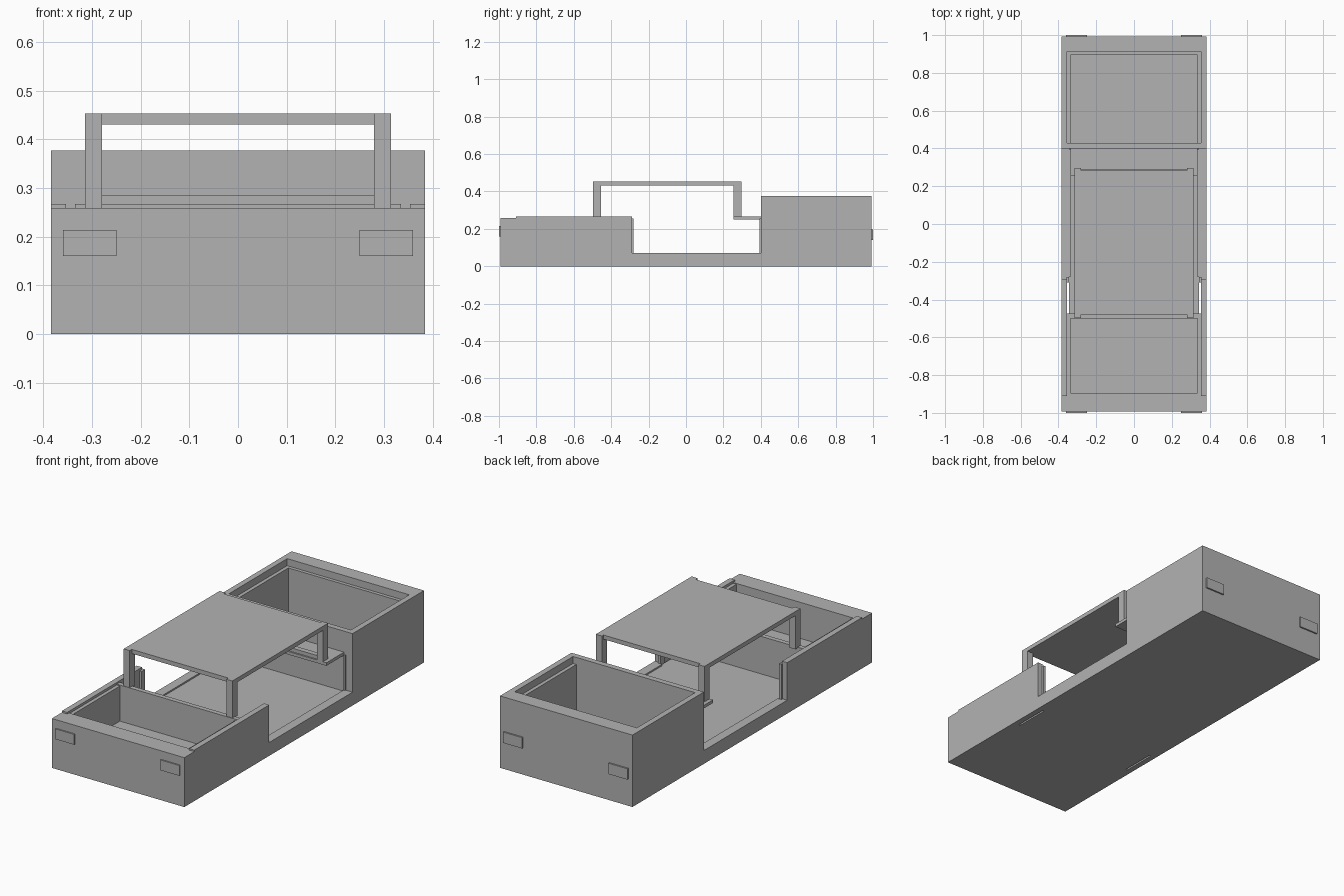
import bpy
import bmesh

cube = bpy.data.objects.get("Cube")
if cube:
    bpy.data.objects.remove(cube, do_unlink=True)

grey = bpy.data.materials.new("plain_grey")
grey.use_nodes = True
COLOUR = (0.45, 0.45, 0.45, 1)
grey.diffuse_color = COLOUR
grey.node_tree.nodes["Principled BSDF"].inputs["Base Color"].default_value = COLOUR


def finish(name, bm, mirror=False):
    bmesh.ops.recalc_face_normals(bm, faces=bm.faces)
    mesh = bpy.data.meshes.new(name)
    bm.to_mesh(mesh)
    bm.free()
    mesh.materials.append(grey)
    ob = bpy.data.objects.new(name, mesh)
    bpy.context.collection.objects.link(ob)
    if mirror:
        ob.modifiers.new("mirror", 'MIRROR')
    return ob


def box(name, x, y, z, mirror=False):
    bm = bmesh.new()
    bmesh.ops.create_cube(bm, size=1)
    for v in bm.verts:
        v.co = [r[0] if c < 0 else r[1] for c, r in zip(v.co, (x, y, z))]
    return finish(name, bm, mirror)


def centred(name, half, y, z):
    return box(name, (-half, half), y, z)


def slab(name, x, profile):
    """Extrude a side profile of (y, z) points across x, mirrored."""
    bm = bmesh.new()
    face = bm.faces.new([bm.verts.new((x[0], y, z)) for y, z in profile])
    ext = bmesh.ops.extrude_face_region(bm, geom=[face])
    for v in ext["geom"]:
        if isinstance(v, bmesh.types.BMVert):
            v.co.x = x[1]
    return finish(name, bm, True)


W, WALL, INNER = 0.384, 0.354, 0.335
FRONT, REAR = -0.993, 0.992
SILL, NOSE, SIDE, TAIL = 0.07, 0.259, 0.267, 0.377
LEDGE = 0.34

# Floor and outer side walls with the open doorway
centred("floor", 0.345, (FRONT, REAR), (0, 0.062))
slab("side_wall", (WALL, W), [
    (FRONT, 0), (REAR, 0), (REAR, TAIL), (0.4, TAIL), (0.4, SILL),
    (-0.29, SILL), (-0.29, SIDE), (-0.91, SIDE), (-0.91, NOSE), (FRONT, NOSE)])
box("door_sill", (0.345, WALL), (-0.29, 0.4), (0, SILL), True)

# Front compartment
centred("nose_wall", WALL, (FRONT, -0.895), (0, NOSE))
centred("front_bay_floor", WALL, (-0.9, -0.49), (0.05, SILL))
box("front_bay_ledge", (INNER, WALL), (-0.9, -0.5), (0, NOSE - 0.005), True)
centred("front_bulkhead", WALL, (-0.5, -0.475), (0, NOSE))

# Rear compartment with a recessed ledge around its opening
centred("rear_bulkhead", WALL, (0.4, 0.43), (0, TAIL))
centred("tail_wall", WALL, (0.913, REAR), (0, TAIL))
centred("tail_ledge", WALL, (0.895, 0.913), (0, LEDGE))
box("rear_bay_ledge", (INNER, WALL), (0.43, 0.9), (0, LEDGE), True)
centred("rear_bay_floor", WALL, (0.42, 0.9), (0.05, SILL))

# Door seal strips
box("front_door_seal", (0.343, 0.358), (-0.31, -0.28), (0.06, 0.255), True)
box("rear_door_seal", (0.335, 0.345), (0.394, 0.405), (0.06, 0.255), True)
box("sill_seal", (0.335, 0.345), (-0.28, 0.4), (0.06, SILL), True)

# Roof on four posts, with shelf and lower rear window bar
centred("roof", 0.315, (-0.48, 0.283), (0.431, 0.453))
box("front_post", (0.28, 0.315), (-0.497, -0.455), (0.255, 0.453), True)
box("rear_post", (0.28, 0.315), (0.254, 0.297), (0.251, 0.453), True)
centred("rear_shelf", 0.335, (0.254, 0.405), (0.251, SIDE))
centred("rear_window_bar", 0.285, (0.262, 0.29), (0.26, 0.286))

# Thin lamp plates
box("headlamp", (0.25, 0.36), (-1.0, FRONT + 0.001), (0.16, 0.214), True)
box("tail_lamp", (0.25, 0.36), (REAR - 0.001, 1.0), (0.14, 0.197), True)
